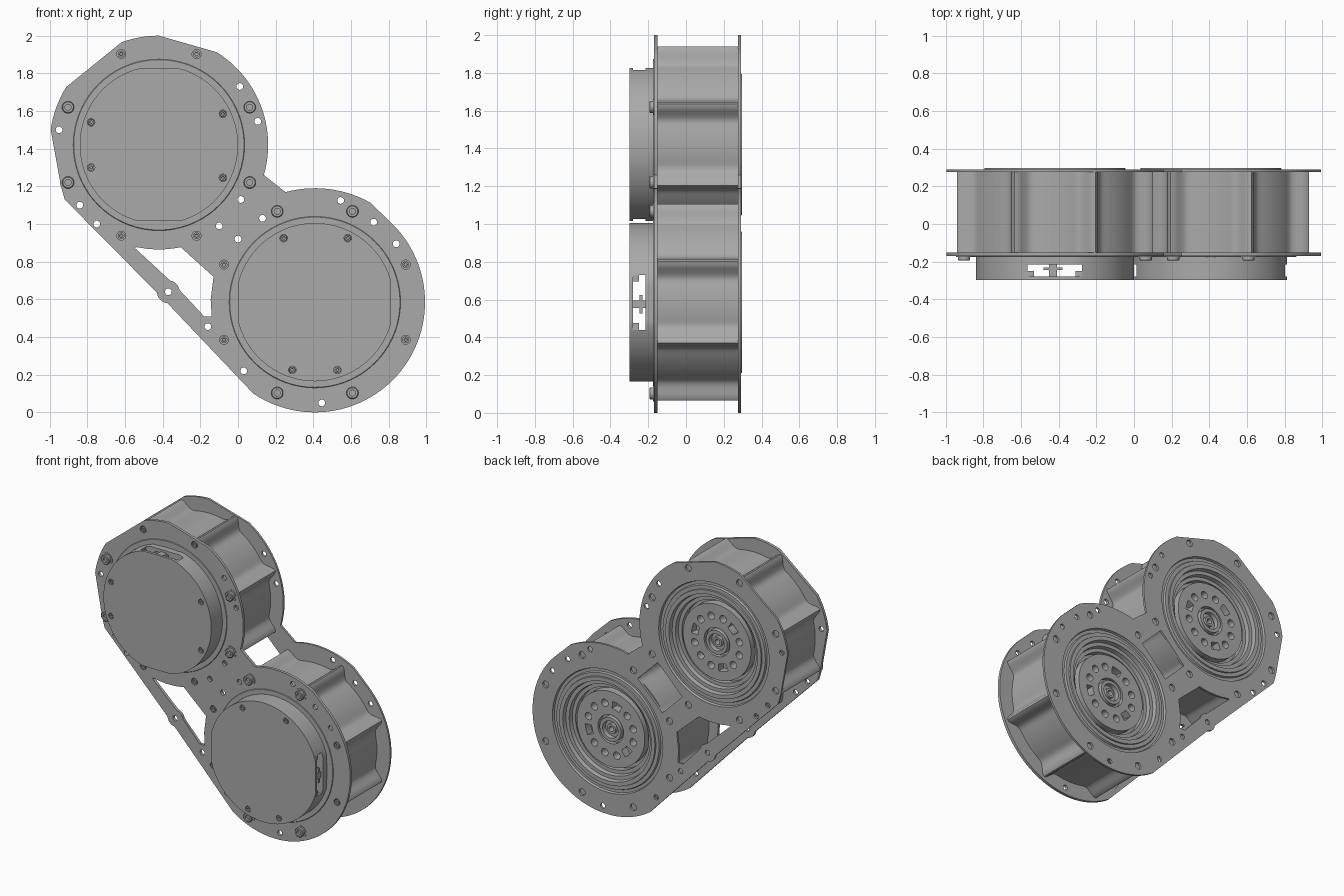
import bpy, bmesh
from math import sin, cos, pi, radians, exp, hypot
from mathutils import Matrix

old = bpy.data.objects.get("Cube")
if old:
    bpy.data.objects.remove(old, do_unlink=True)


def material(name, value):
    m = bpy.data.materials.new(name)
    m.use_nodes = True
    m.diffuse_color = (value, value, value, 1)
    m.node_tree.nodes["Principled BSDF"].inputs["Base Color"].default_value = (value, value, value, 1)
    return m


GREY = material("machined grey", 0.4)
A, B = (-0.42, 1.42), (0.408, 0.585)      # centres of the upper and lower drive
FRONT, BACK = (-0.17, -0.15), (0.275, 0.29)


def arc(c, r, start, end, n=24):
    """Points on an arc in the x-z plane, angles in degrees."""
    angles = [radians(start + (end - start) * i / n) for i in range(n + 1)]
    return [(c[0] + r * cos(a), c[1] + r * sin(a)) for a in angles]


def circle(c, r, n=24):
    return arc(c, r, 0, 360, n)[:-1]


def polar(c, r, degrees):
    return (c[0] + r * cos(radians(degrees)), c[1] + r * sin(radians(degrees)))


def finish(name, bm, smooth=True):
    bmesh.ops.remove_doubles(bm, verts=bm.verts, dist=0.0002)
    bmesh.ops.recalc_face_normals(bm, faces=bm.faces)
    mesh = bpy.data.meshes.new(name)
    bm.to_mesh(mesh)
    bm.free()
    mesh.materials.append(GREY)
    obj = bpy.data.objects.new(name, mesh)
    bpy.context.collection.objects.link(obj)
    bpy.ops.object.select_all(action='DESELECT')
    obj.select_set(True)
    bpy.context.view_layer.objects.active = obj
    if smooth:
        bpy.ops.object.shade_smooth_by_angle(angle=radians(30))
    return obj


def slab(name, outline, ys, holes=()):
    """Extrude an x-z outline with holes between two y values."""
    curve = bpy.data.curves.new(name, 'CURVE')
    curve.dimensions, curve.fill_mode = '2D', 'BOTH'
    curve.extrude = (ys[1] - ys[0]) / 2
    for loop in [outline, *holes]:
        s = curve.splines.new('POLY')
        s.points.add(len(loop) - 1)
        for p, (x, z) in zip(s.points, loop):
            p.co = (x, z, 0, 1)
        s.use_cyclic_u = True
    temp = bpy.data.objects.new(name, curve)
    bpy.context.collection.objects.link(temp)
    bpy.context.view_layer.update()
    mesh = bpy.data.meshes.new_from_object(temp.evaluated_get(bpy.context.evaluated_depsgraph_get()))
    bm = bmesh.new()
    bm.from_mesh(mesh)
    bpy.data.objects.remove(temp, do_unlink=True)
    bpy.data.curves.remove(curve)
    bpy.data.meshes.remove(mesh)
    place = Matrix.Translation((0, sum(ys) / 2, 0)) @ Matrix.Rotation(pi / 2, 4, 'X')
    bmesh.ops.transform(bm, matrix=place, verts=bm.verts)
    return finish(name, bm)


def lathe(name, c, profile, n=72):
    """Revolve (radius, y) points around a front-to-back axis."""
    bm = bmesh.new()
    vs = [bm.verts.new((c[0] + r, y, c[1])) for r, y in profile]
    es = [bm.edges.new(pair) for pair in zip(vs, vs[1:])]
    bmesh.ops.spin(bm, geom=vs + es, cent=(c[0], 0, c[1]), axis=(0, 1, 0),
                   angle=2 * pi, steps=n, use_duplicate=False)
    return finish(name, bm)


# Side plates: two discs with flats, joined by a web and a thin strut
boss = (-0.37, 0.64)
outline = (arc(A, 0.58, -16, 58) + arc(A, 0.58, 90, 110, 6) + arc(A, 0.58, 148, 172, 8)
           + [(-0.94, 1.2), (-0.92, 1.13)] + arc(boss, 0.06, 185, 265, 10)
           + arc(B, 0.585, 236, 406, 50) + arc(B, 0.605, 61, 105, 14))
slot = ([(-0.55, 0.875)] + arc(A, 0.555, 258, 282, 8) + [(-0.13, 0.72), (-0.145, 0.6), (-0.14, 0.51), (-0.18, 0.51)]
        + arc(boss, 0.06, 10, 80, 8))
small = [(0.01, 1.73), (0.105, 1.545), (-0.95, 1.5), (-0.84, 1.1), (-0.75, 1.0), (0.545, 1.125),
         (0.72, 1.01), (0.84, 0.895), (0.03, 0.22), (0.445, 0.05), (-0.16, 0.455), boss]
web = [(0.015, 1.13), (0.13, 1.03), (-0.1, 0.99), (0, 0.92)]
bolts = [polar(c, 0.522, 22.5 + 45 * k) for c in (A, B) for k in range(8)]
bolt_holes = [circle(p, 0.024, 16) for p in bolts]
small_holes = [circle(p, 0.018, 16) for p in small]

slab("front_plate", outline, FRONT,
     [slot] + bolt_holes + small_holes + [circle(p, 0.018, 16) for p in web])
w, h = 0.135, 0.11
window = [((a + b) * 0.707, 1.0 + (a - b) * 0.707) for a, b in ((w, h), (-w, h), (-w, -h), (w, -h))]
slab("back_plate", outline, BACK,
     [slot, window] + bolt_holes + small_holes + [circle(c, 0.43, 72) for c in (A, B)])


def housing_outline(c):
    """Round housing with eight blended screw lobes."""
    pts = []
    for i in range(240):
        a = 1.5 * i
        d = radians((a % 45) - 22.5) * 0.522
        pts.append(polar(c, 0.482 + 0.081 * exp(-(d / 0.04) ** 2), a))
    return pts


def build_drive(label, c, turn, heavy):
    ca, sa = cos(radians(turn)), sin(radians(turn))

    def local(points):
        return [(c[0] + x * ca - z * sa, c[1] + x * sa + z * ca) for x, z in points]

    # Housing between the plates, open at the back for the output stage
    slab(label + "_housing", housing_outline(c), (FRONT[1], BACK[0]), [circle(c, 0.43, 72)])
    slab(label + "_housing_floor", circle(c, 0.44, 72), (-0.149, -0.1))
    lathe(label + "_front_ring", c, [(0.41, -0.17), (0.41, -0.174), (0.452, -0.174), (0.455, -0.17)])

    # Front cap: clipped disc with a tunnel for the connectors
    def clipped(r):
        return [(x, max(-0.405, min(0.405, z))) for x, z in circle((0, 0), r, 120)]
    screws = [(-0.36, 0.12), (-0.36, -0.12), (0.34, 0.165), (0.34, -0.175)]
    face = clipped(0.42)
    slab(label + "_cap_face", local(face), (-0.298, -0.28), [circle(p, 0.02, 16) for p in local(screws)])
    slab(label + "_cap_base", local(face), (-0.215, -0.168))
    for side in (-1, 1):
        edge = 0.145
        z_edge = (0.42 ** 2 - edge ** 2) ** 0.5
        a = [p for p in face if p[0] * side > edge]
        a = sorted(a, key=lambda p: p[1])
        wall = [(edge * side, -z_edge)] + a + [(edge * side, z_edge)]
        slab(label + "_cap_wall", local(wall), (-0.28, -0.215))
    # Connector pieces at both mouths of the tunnel
    for end in (-1, 1):
        for x0, x1, y0, y1 in ((-0.03, 0.01, -0.28, -0.215), (-0.145, -0.11, -0.28, -0.25),
                               (0.11, 0.145, -0.28, -0.25), (-0.06, 0.04, -0.245, -0.23)):
            z0, z1 = end * 0.3, end * 0.39
            slab(label + "_connector", local([(x0, z0), (x1, z0), (x1, z1), (x0, z1)]), (y0, y1))
    for p in local(screws):
        lathe(label + "_cap_screw", p, [(0, -0.285), (0.007, -0.285), (0.008, -0.296), (0.016, -0.296),
                                        (0.017, -0.28)], 16)

    # Plate fasteners: large socket heads on four lobes, small ones elsewhere
    for k in range(8):
        p = polar(c, 0.522, 22.5 + 45 * k)
        if k in heavy:
            lathe(label + "_washer", p, [(0, -0.174), (0.043, -0.174), (0.043, -0.165)], 24)
            lathe(label + "_socket_bolt", p, [(0, -0.178), (0.016, -0.178), (0.016, -0.194), (0.028, -0.194),
                                              (0.032, -0.19), (0.032, -0.165)], 24)
        else:
            lathe(label + "_plate_screw", p, [(0, -0.162), (0.008, -0.162), (0.009, -0.17), (0.018, -0.17),
                                              (0.018, -0.15)], 16)

    # Output stage at the back: stepped bearing rings around a drilled hub
    lathe(label + "_bearing_rings", c, [(0.43, 0.288), (0.425, 0.275), (0.405, 0.275), (0.4, 0.288), (0.375, 0.288),
                                        (0.373, 0.297), (0.345, 0.297), (0.34, 0.268), (0.315, 0.268), (0.31, 0.24),
                                        (0.285, 0.24), (0.285, 0.2), (0, 0.2)])
    holes = [circle(c, 0.1, 40)]
    for k in range(12):
        a = 30 * k + turn + 15
        if k % 4 == 0:
            holes.append(arc(c, 0.2, a - 11, a + 11, 6) + arc(c, 0.15, a + 11, a - 11, 6))
        else:
            holes.append(circle(polar(c, 0.18, a), 0.026, 16))
    slab(label + "_output_hub", circle(c, 0.265, 72), (0.2, 0.255), holes)
    lathe(label + "_hub_centre", c, [(0.1, 0.225), (0.085, 0.225), (0.083, 0.26), (0.06, 0.26), (0.058, 0.23),
                                     (0.035, 0.23), (0.033, 0.25), (0.018, 0.25), (0.016, 0.21), (0, 0.21)], 40)


build_drive("upper", A, 0, (0, 3, 4, 7))
build_drive("lower", B, 90, (1, 2, 5, 6))
